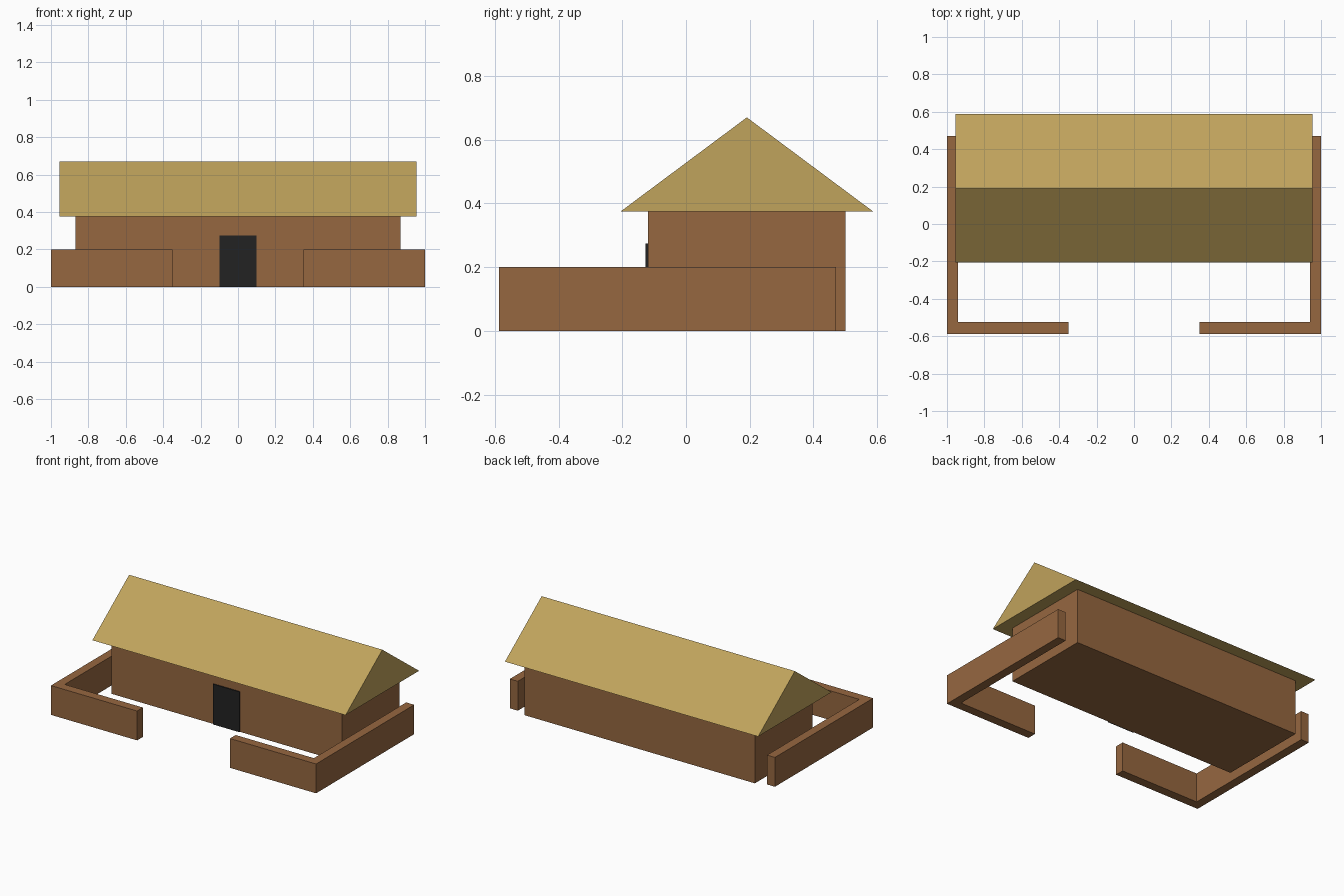
import bpy
import bmesh

if "Cube" in bpy.data.objects:
    bpy.data.objects.remove(bpy.data.objects["Cube"])


def material(name, rgb):
    m = bpy.data.materials.new(name)
    m.diffuse_color = (*rgb, 1.0)
    m.use_nodes = True
    m.node_tree.nodes["Principled BSDF"].inputs["Base Color"].default_value = m.diffuse_color
    return m


MUD = material("mud_brown", (0.305, 0.136, 0.051))
THATCH = material("straw_yellow", (0.527, 0.366, 0.107))
DARK = material("near_black", (0.016, 0.016, 0.016))


def prism(name, profile, vector, mat):
    """Extrude a closed 3D outline along a vector into a solid."""
    bm = bmesh.new()
    face = bm.faces.new([bm.verts.new(p) for p in profile])
    result = bmesh.ops.extrude_face_region(bm, geom=[face], use_keep_orig=True)
    moved = [v for v in result["geom"] if isinstance(v, bmesh.types.BMVert)]
    bmesh.ops.translate(bm, verts=moved, vec=vector)
    bmesh.ops.recalc_face_normals(bm, faces=bm.faces)
    mesh = bpy.data.meshes.new(name)
    bm.to_mesh(mesh)
    bm.free()
    mesh.materials.append(mat)
    obj = bpy.data.objects.new(name, mesh)
    bpy.context.collection.objects.link(obj)
    return obj


def box(name, x0, x1, y0, y1, z0, z1, mat):
    base = [(x0, y0, z0), (x1, y0, z0), (x1, y1, z0), (x0, y1, z0)]
    return prism(name, base, (0, 0, z1 - z0), mat)


# House body and door plate
box("house_body", -0.87, 0.87, -0.12, 0.50, 0, 0.375, MUD)
box("door", -0.10, 0.10, -0.127, -0.12, 0, 0.275, DARK)

# Solid gable roof with overhang
prism("gable_roof",
      [(-0.955, -0.205, 0.375), (-0.955, 0.587, 0.375), (-0.955, 0.191, 0.67)],
      (1.91, 0, 0), THATCH)

# L-shaped yard walls, mirrored left and right of the gate opening
for side, s in (("left", -1), ("right", 1)):
    outline = [(0.35, -0.587), (1.0, -0.587), (1.0, 0.47),
               (0.94, 0.47), (0.94, -0.525), (0.35, -0.525)]
    prism(f"yard_wall_{side}", [(s * x, y, 0) for x, y in outline],
          (0, 0, 0.20), MUD)
